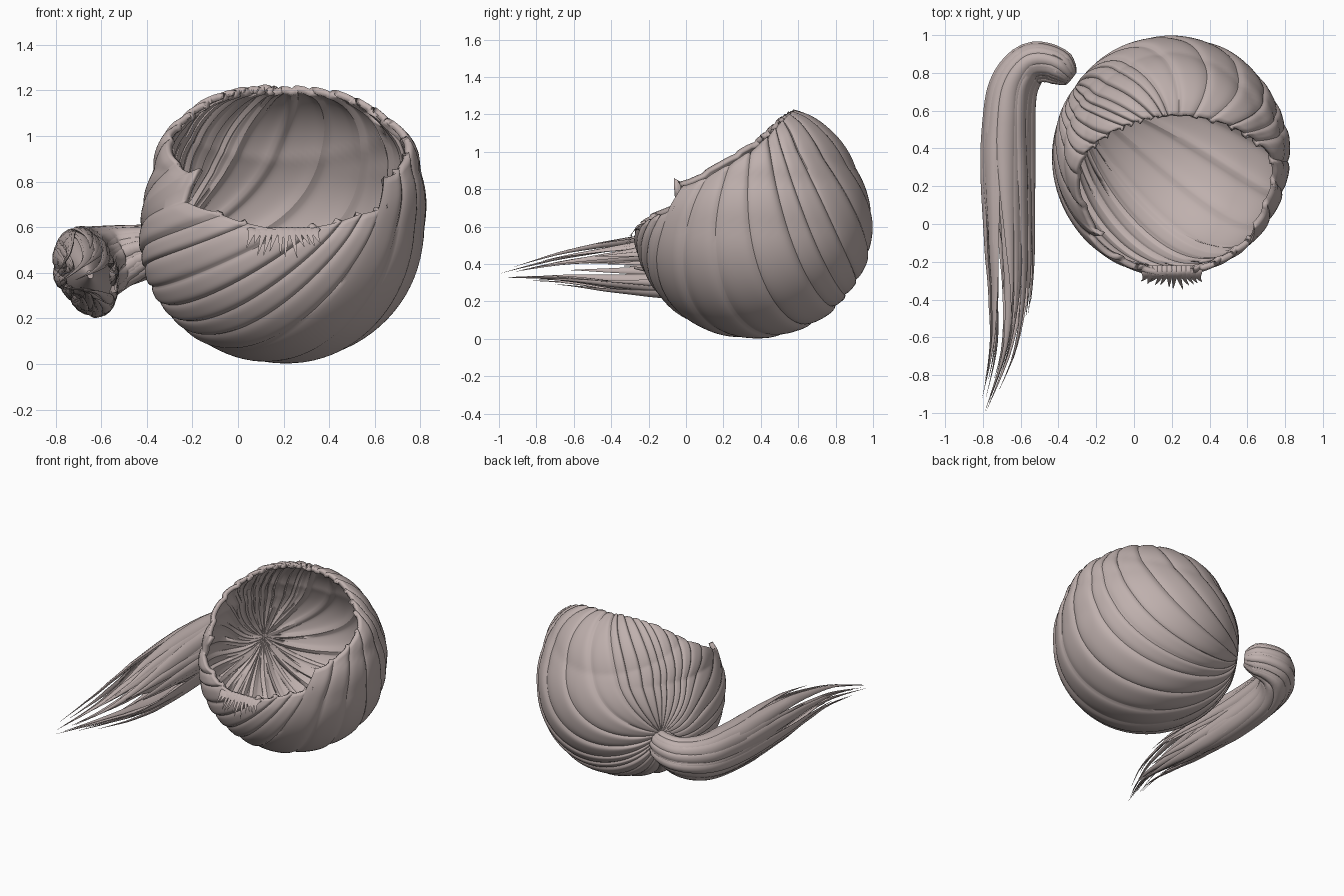
import bpy, math, random
from mathutils import Vector as V

if "Cube" in bpy.data.objects:
    bpy.data.objects.remove(bpy.data.objects["Cube"])

random.seed(4)
hair = bpy.data.materials.new("ash_rose_hair")
hair.diffuse_color = (0.52, 0.435, 0.42, 1)
hair.use_nodes = True
hair.node_tree.nodes["Principled BSDF"].inputs["Base Color"].default_value = hair.diffuse_color


def make(name, verts, faces, angle=40):
    me = bpy.data.meshes.new(name)
    me.from_pydata([tuple(v) for v in verts], [], faces)
    me.materials.append(hair)
    ob = bpy.data.objects.new(name, me)
    bpy.context.collection.objects.link(ob)
    bpy.ops.object.select_all(action='DESELECT')
    ob.select_set(True)
    bpy.context.view_layer.objects.active = ob
    bpy.ops.object.mode_set(mode='EDIT')
    bpy.ops.mesh.select_all(action='SELECT')
    bpy.ops.mesh.remove_doubles(threshold=0.0004)
    bpy.ops.mesh.normals_make_consistent(inside=False)
    bpy.ops.object.mode_set(mode='OBJECT')
    bpy.ops.object.shade_smooth_by_angle(angle=math.radians(angle))
    return ob


def lerp_table(table, x):
    for (a, u), (b, w) in zip(table, table[1:]):
        if x <= b:
            return u + (w - u) * (x - a) / (b - a)
    return table[-1][1]


def spline(pts, t):
    """Catmull-Rom through pts, t in 0..1"""
    n = len(pts) - 1
    i = min(int(t * n), n - 1)
    f = t * n - i
    p = [V(pts[max(0, min(n, i + j))]) for j in (-1, 0, 1, 2)]
    return 0.5 * (2 * p[1] + (p[2] - p[0]) * f + (2 * p[0] - 5 * p[1] + 4 * p[2] - p[3]) * f * f
                  + (3 * p[1] - p[0] - 3 * p[2] + p[3]) * f ** 3)


def add_tube(verts, faces, rings):
    """Join a list of equal rings into a capped tube"""
    base, m = len(verts), len(rings[0])
    for r in rings:
        verts.extend(r)
    for i in range(len(rings) - 1):
        for j in range(m):
            a, b = base + i * m + j, base + i * m + (j + 1) % m
            faces.append((a, b, b + m, a + m))
    faces.append(tuple(base + j for j in range(m)))
    faces.append(tuple(base + (len(rings) - 1) * m + j for j in range(m)))


# ---- hair cap: locks sweep from the knot to the crown, cut at the face opening
CENTRE, RADII = V((0.195, 0.36, 0.6)), V((0.62, 0.635, 0.597))
KNOT = V((-0.84, 0.6, -0.13)).normalized()
CROWN = V((0.02, 0.12, 0.98)).normalized()
OPEN = V((0.035, -0.58, 0.815)).normalized()
OPEN_UP = V((0, 0.815, 0.58)).normalized()
BUMP = V((0, 0.3, 0.95)).normalized()
# rim: angle round the opening -> half-width of the opening, with a side point
RIM = [(0, 54), (35, 54), (60, 55), (85, 52.5), (104, 50), (111, 48), (116, 42.5), (118, 52),
       (120, 59), (123, 57.5), (142, 54.5), (165, 55), (180, 56)]


def outside(p):
    w = math.degrees(math.atan2(abs(p.x - 0.035), p.dot(OPEN_UP)))
    return math.degrees(p.angle(OPEN)) > lerp_table(RIM, w)


chord = (CROWN - KNOT).normalized()
mid = (CROWN + KNOT) / 2
e1 = mid.normalized()
e2 = chord.cross(e1)


def on_arc(psi, beta):
    d = -chord * math.cos(beta) + (e1 * math.cos(psi) + e2 * math.sin(psi)) * math.sin(beta)
    b = mid.dot(d)
    return (mid + d * (-b + math.sqrt(b * b + 1 - mid.length_squared))).normalized()


LOCKS, SUB, ROWS = 28, 12, 56
# locks are broader on the short way from knot to crown
widths = [random.uniform(0.6, 1.4) * (1 + 1.3 * abs(math.cos(math.pi * k / LOCKS)) ** 3)
          for k in range(LOCKS)]
total = sum(widths)
verts, faces, start = [], [], 0
for k in range(LOCKS):
    lift = random.uniform(-0.006, 0.006)
    for j in range(SUB):
        s = j / (SUB - 1) * 0.97
        psi = (start + widths[k] * s) / total * 2 * math.pi
        lo, hi = 0.0, math.pi
        for _ in range(22):
            m = (lo + hi) / 2
            lo, hi = (m, hi) if outside(on_arc(psi, m)) else (lo, m)
        h = (1 - (2 * s / 0.97 - 1) ** 4) * (0.45 + 0.55 * s)
        front = max(0, math.sin(psi - 0.8)) ** 2      # front locks bow to the left
        for i in range(ROWS + 1):
            t = i / ROWS
            wave = math.sin(math.pi * t) * (0.05 * math.sin(4 * t + 2 * psi) - 0.32 * front)
            p = on_arc(psi + wave, lo * t)
            fade = min(1, (p - KNOT).length / 0.3)
            r = 1 + (0.026 * h - 0.013 + lift) * fade
            r += 0.1 * max(0, p.dot(BUMP) - 0.75) / 0.25
            r -= 0.015 * max(0, t - 0.94) / 0.06     # rim rolls inwards
            # fuller upper shoulders, mostly on the right
            shoulder = 0.55 * max(0, p.z - 0.42) * abs(p.x)
            wide = 1 + shoulder + 0.17 * max(0, p.z) * max(0, p.x)
            wide += 0.08 * max(0, -p.z) * max(0, -p.x)
            verts.append(CENTRE + V((p.x * RADII.x * wide, p.y * RADII.y,
                                     p.z * RADII.z * (1 + 0.4 * shoulder))) * r)
    start += widths[k]
cols, n = LOCKS * SUB, ROWS + 1
for c in range(cols):
    d = (c + 1) % cols
    for i in range(ROWS):
        faces.append((c * n + i, d * n + i, d * n + i + 1, c * n + i + 1))
cap = make("hair_cap", verts, faces, 35)
# face normals away from the centre before giving the cap thickness
poly = cap.data.polygons[len(cap.data.polygons) // 2]
if poly.normal.dot(poly.center - CENTRE) < 0:
    cap.data.flip_normals()
sol = cap.modifiers.new("thickness", 'SOLIDIFY')
sol.thickness, sol.offset = 0.03, -1

# ---- ponytail: core plus pointed strands along one bent path
PATH = [(-0.335, 0.77, 0.50), (-0.43, 0.845, 0.485), (-0.55, 0.845, 0.46), (-0.64, 0.72, 0.43),
        (-0.665, 0.5, 0.41), (-0.665, 0.22, 0.40), (-0.655, -0.08, 0.395), (-0.65, -0.38, 0.39),
        (-0.68, -0.68, 0.38), (-0.785, -0.99, 0.34)]
WIDE = [(0, 0.04), (0.07, 0.085), (0.22, 0.105), (0.35, 0.125), (0.5, 0.14), (0.7, 0.14),
        (0.8, 0.125), (0.9, 0.095), (1, 0.035)]
TALL = [(0, 0.05), (0.07, 0.105), (0.22, 0.135), (0.4, 0.175), (0.6, 0.19), (0.7, 0.185),
        (0.8, 0.15), (0.9, 0.10), (1, 0.03)]


def frame(t):
    tan = (spline(PATH, min(1, t + 0.01)) - spline(PATH, max(0, t - 0.01))).normalized()
    side = tan.cross(V((0, 0, 1))).normalized()
    up = side.cross(tan)
    # the section leans, lower towards the head
    return spline(PATH, t), side + up * 0.3 * min(1, 2 * t), up


def tail_ring(t, shrink, m=24):
    c, side, up = frame(t)
    a, b = lerp_table(WIDE, t) * shrink, lerp_table(TALL, t) * shrink
    return [c + side * a * math.cos(q) + up * b * math.sin(q)
            for q in (2 * math.pi * j / m for j in range(m))]


verts, faces = [], []
add_tube(verts, faces, [tail_ring(0.74 * i / 36, 0.86 * min(1, (37 - i) / 14) ** 0.8)
                        for i in range(37)])
make("ponytail_core", verts, faces)

verts, faces = [], []
STRANDS = 30
for k in range(STRANDS):
    q0 = 2 * math.pi * k / STRANDS + random.uniform(-0.1, 0.1)
    end = random.choice((0.76, 0.82, 0.87, 0.92, 0.96)) + random.uniform(-0.03, 0.03)
    end = 1.0 if k in (8, 19) else end
    twist = random.uniform(-0.6, 0.6)
    depth = random.uniform(0.82, 0.96)
    drift = random.uniform(0.35, 1.1)      # how far the tip stays out from the middle
    rings = []
    for i in range(41):
        t = end * i / 40
        c, side, up = frame(t)
        a, b = lerp_table(WIDE, t), lerp_table(TALL, t)
        q = q0 + twist * t * t
        out = side * a * math.cos(q) + up * b * math.sin(q)
        along = (up * b * math.cos(q) - side * a * math.sin(q)).normalized()
        taper = max(0.02, min(1, (1 - i / 40) / 0.42)) ** 0.8
        late = max(0, t - 0.55) / 0.45
        w = 0.15 * (a + b) * taper
        th = 0.02 * taper * min(1, a / 0.08)
        nrm = out.normalized()
        mid_p = c + out * depth * (1 - (1 - drift) * late)
        rings.append([mid_p + along * w * math.cos(g) + nrm * th * math.sin(g)
                      for g in (2 * math.pi * j / 8 for j in range(8))])
    add_tube(verts, faces, rings)
make("ponytail_strands", verts, faces, 50)

# ---- short ragged tuft over the front rim
verts, faces = [], []
for k in range(12):
    f = k / 11
    x = 0.06 + 0.28 * f
    bow = 1 - (2 * f - 1) ** 2
    tip = (x + 0.05 * (f - 0.5) + random.uniform(-0.02, 0.02),
           -0.30 - 0.035 * bow + random.uniform(-0.015, 0.015),
           0.525 - 0.04 * bow + random.uniform(-0.025, 0.025))
    pts = [(x, -0.225, 0.575), (x, -0.255, 0.592), (x, -0.285, 0.57), tip]
    rings = []
    for i in range(11):
        t = i / 10
        c = spline(pts, t)
        w, th = 0.024 * max(0.04, 1 - t ** 2), 0.012 * max(0.05, 1 - t)
        rings.append([c + V((w * math.cos(g), th * math.sin(g) * 0.6, th * math.sin(g)))
                      for g in (2 * math.pi * j / 8 for j in range(8))])
    add_tube(verts, faces, rings)
make("front_tuft", verts, faces, 50)
